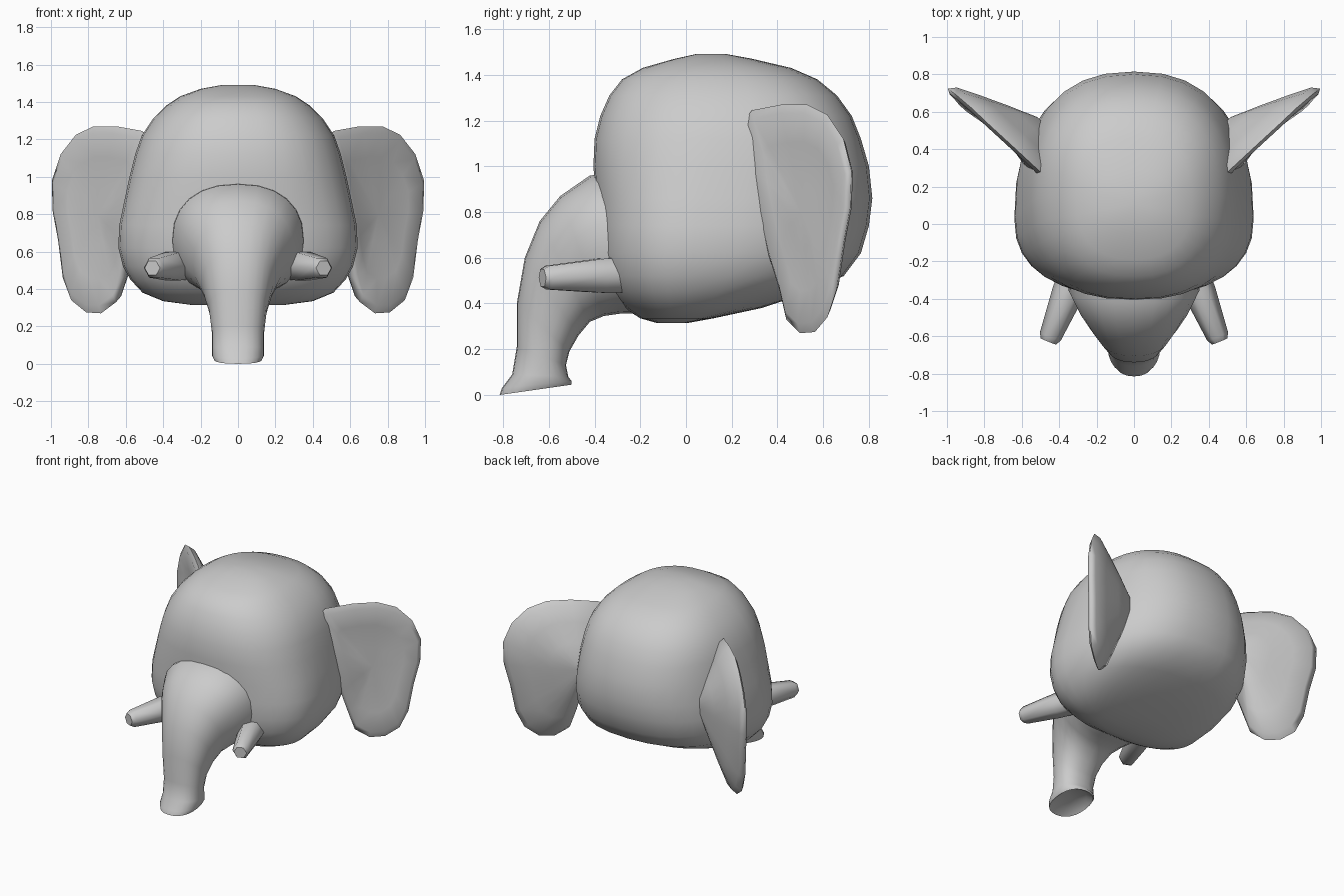
import bpy, bmesh, math
from mathutils import Vector


def loft(name, rings, mirror=False, angle=40):
    """Skin a list of equal-length point rings and cap both ends."""
    bm = bmesh.new()
    loops = [[bm.verts.new(p) for p in ring] for ring in rings]
    n = len(loops[0])
    for a, b in zip(loops, loops[1:]):
        for i in range(n):
            j = (i + 1) % n
            bm.faces.new((a[i], a[j], b[j], b[i]))
    for loop in (loops[0], loops[-1]):
        mid = bm.verts.new(sum((v.co for v in loop), Vector()) / n)
        for i in range(n):
            bm.faces.new((loop[i], loop[(i + 1) % n], mid))
    bmesh.ops.recalc_face_normals(bm, faces=bm.faces)
    mesh = bpy.data.meshes.new(name)
    bm.to_mesh(mesh)
    bm.free()
    ob = bpy.data.objects.new(name, mesh)
    bpy.context.collection.objects.link(ob)
    bpy.ops.object.select_all(action='DESELECT')
    bpy.context.view_layer.objects.active = ob
    ob.select_set(True)
    bpy.ops.object.shade_smooth_by_angle(angle=math.radians(angle))
    if mirror:
        ob.modifiers.new("mirror", 'MIRROR').use_axis[0] = True
    return ob


def rounded(n, power):
    """Unit superellipse as (u, v) pairs."""
    pts = []
    for i in range(n):
        a = 2 * math.pi * i / n
        c, s = math.cos(a), math.sin(a)
        pts.append((math.copysign(abs(c) ** (2 / power), c),
                    math.copysign(abs(s) ** (2 / power), s)))
    return pts


# Head: height, half width, front y, widest y, back y
head = [
    (0.315, 0.25, -0.13, -0.05, 0.01), (0.335, 0.40, -0.20, -0.02, 0.12),
    (0.38, 0.51, -0.27, 0.00, 0.33), (0.45, 0.575, -0.335, 0.01, 0.54),
    (0.52, 0.615, -0.365, 0.02, 0.69), (0.62, 0.64, -0.385, 0.03, 0.765),
    (0.74, 0.635, -0.39, 0.04, 0.80), (0.86, 0.61, -0.395, 0.06, 0.815),
    (1.00, 0.58, -0.405, 0.09, 0.80), (1.12, 0.55, -0.40, 0.12, 0.765),
    (1.22, 0.515, -0.375, 0.14, 0.725), (1.31, 0.455, -0.335, 0.15, 0.66),
    (1.38, 0.385, -0.28, 0.15, 0.575), (1.43, 0.31, -0.19, 0.13, 0.46),
    (1.47, 0.20, -0.05, 0.11, 0.29), (1.49, 0.09, 0.04, 0.11, 0.18)]
loft("head", [[(hw * u, yc + v * ((yb - yc) if v > 0 else (yc - yf)), z)
               for u, v in rounded(32, 2.4)] for z, hw, yf, yc, yb in head], angle=60)

# Trunk: front edge (y, z), rear edge (y, z), half width
trunk = [
    (-0.25, 0.97, -0.12, 0.36, 0.36), (-0.42, 0.96, -0.29, 0.355, 0.35),
    (-0.55, 0.87, -0.36, 0.345, 0.295), (-0.64, 0.76, -0.42, 0.32, 0.24),
    (-0.705, 0.60, -0.47, 0.26, 0.19), (-0.74, 0.40, -0.51, 0.19, 0.155),
    (-0.74, 0.21, -0.525, 0.13, 0.14), (-0.76, 0.09, -0.515, 0.08, 0.14),
    (-0.805, 0.03, -0.50, 0.06, 0.14), (-0.815, 0.0, -0.50, 0.045, 0.128),
    (-0.75, 0.04, -0.55, 0.07, 0.09)]
loft("trunk", [[(hw * u, (fy + ry) / 2 + v * (ry - fy) / 2, (fz + rz) / 2 + v * (rz - fz) / 2)
                for u, v in rounded(24, 2.3)] for fy, fz, ry, rz, hw in trunk], angle=60)

# Tusks: tapered tubes with a small flat tip
start, tip = Vector((0.31, -0.26, 0.525)), Vector((0.458, -0.628, 0.512))
axis = (tip - start).normalized()
side = axis.cross(Vector((0, 0, 1))).normalized()
up = side.cross(axis)
tusk = [(0.0, 0.09), (0.3, 0.086), (0.93, 0.06), (1.0, 0.044)]
loft("tusks", [[start.lerp(tip, t) + side * r * u + up * r * v
                for u, v in rounded(6, 2)] for t, r in tusk], mirror=True, angle=62)

# Ears: rim outline, nearly flat front, back swelling toward the head
rim = [Vector(p) for p in (
    (0.49, 0.245, 1.20), (0.52, 0.28, 1.245), (0.66, 0.41, 1.27), (0.78, 0.52, 1.27),
    (0.875, 0.61, 1.225), (0.957, 0.68, 1.12), (1.003, 0.715, 0.98), (1.0, 0.71, 0.82),
    (0.97, 0.68, 0.66), (0.945, 0.65, 0.46), (0.90, 0.61, 0.34), (0.82, 0.555, 0.275),
    (0.74, 0.49, 0.27), (0.66, 0.43, 0.33), (0.625, 0.40, 0.46), (0.60, 0.35, 0.62),
    (0.575, 0.31, 0.80), (0.535, 0.27, 1.00))]
back = Vector((-0.69, 0.72, 0))
centre = sum(rim, Vector()) / len(rim)
apex = Vector((0.48, 0.54, 0.85))


def ear_ring(target, amount, offset):
    return [p.lerp(target, amount) + back * offset for p in rim]


loft("ears", [ear_ring(centre, 0.7, 0.012), ear_ring(centre, 0.35, 0.008),
              ear_ring(centre, 0.08, -0.004), ear_ring(centre, 0.0, 0.012),
              ear_ring(apex, 0.06, 0.035), ear_ring(apex, 0.3, 0.035),
              ear_ring(apex, 0.6, 0.03), ear_ring(apex, 0.9, 0.02)],
     mirror=True, angle=100)
